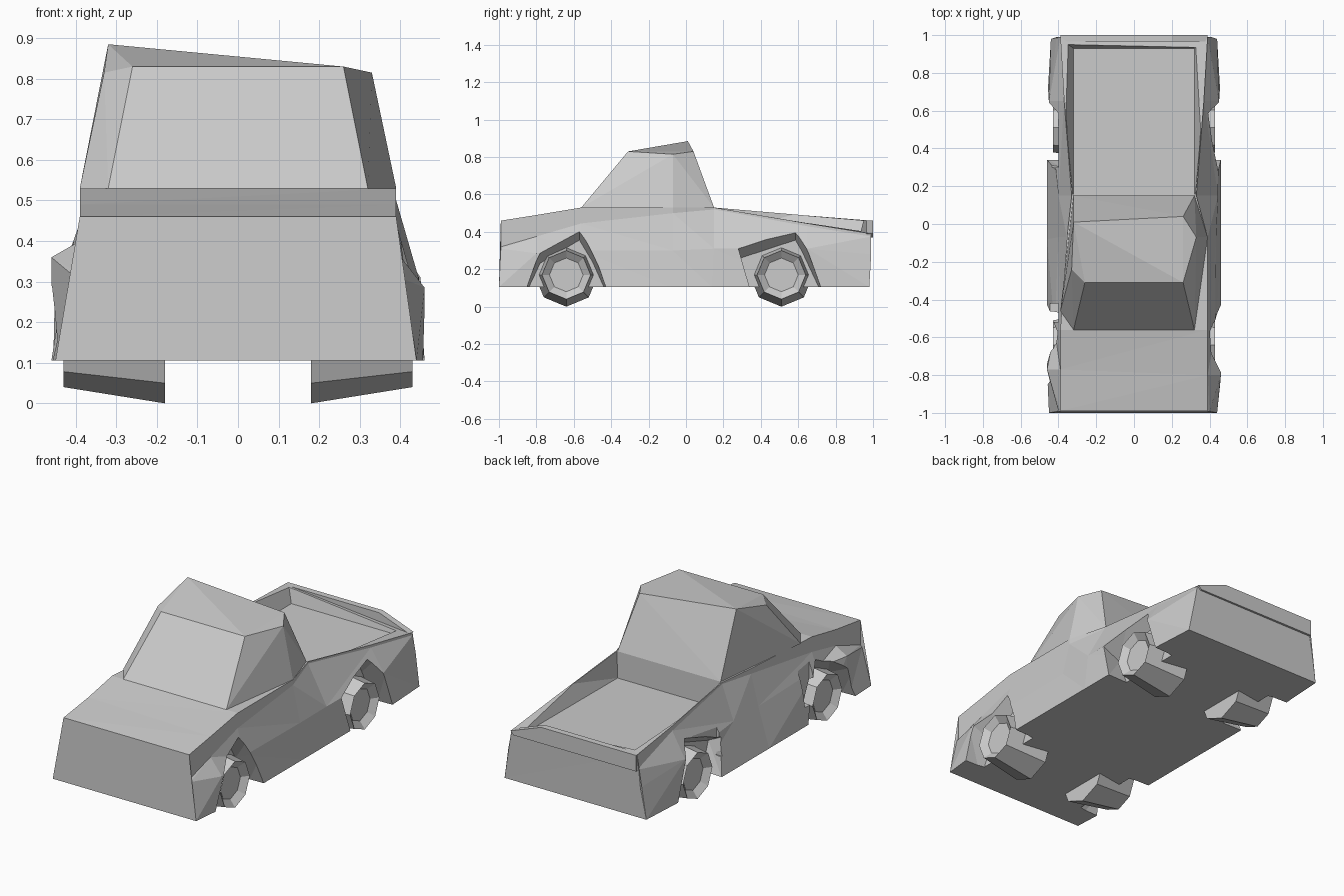
import bpy, bmesh, math
from mathutils import Matrix

old = bpy.data.objects.get("Cube")
if old:
    bpy.data.objects.remove(old, do_unlink=True)

grey = bpy.data.materials.new("light grey")
grey.use_nodes = True
tone = (0.6, 0.6, 0.6, 1)
grey.diffuse_color = tone
grey.node_tree.nodes["Principled BSDF"].inputs["Base Color"].default_value = tone


def finish(name, bm):
    bmesh.ops.recalc_face_normals(bm, faces=bm.faces)
    mesh = bpy.data.meshes.new(name)
    bm.to_mesh(mesh)
    bm.free()
    mesh.materials.append(grey)
    obj = bpy.data.objects.new(name, mesh)
    bpy.context.collection.objects.link(obj)
    return obj


def loft(name, rings):
    """Skin a list of equal rings and cap both ends."""
    bm = bmesh.new()
    loops = [[bm.verts.new(p) for p in ring] for ring in rings]
    n = len(loops[0])
    for a, b in zip(loops, loops[1:]):
        for i in range(n):
            j = (i + 1) % n
            bm.faces.new((a[i], a[j], b[j], b[i]))
    bm.faces.new(loops[0])
    bm.faces.new(loops[-1])
    bmesh.ops.triangulate(bm, faces=bm.faces)
    return finish(name, bm)


def hull(name, points):
    bm = bmesh.new()
    for p in points:
        bm.verts.new(p)
    bmesh.ops.convex_hull(bm, input=bm.verts)
    return finish(name, bm)


def cut(target, cutter):
    cutter.hide_render = True
    mod = target.modifiers.new("cut", 'BOOLEAN')
    mod.operation = 'DIFFERENCE'
    mod.solver = 'EXACT'
    mod.object = cutter
    bpy.context.view_layer.objects.active = target
    bpy.ops.object.modifier_apply(modifier=mod.name)
    bpy.data.objects.remove(cutter, do_unlink=True)


# Body sides: y, sill x, waist x, waist z, shoulder x, belt z, shoulder z
FLOOR = 0.105
left_side = [
    (-0.99, 0.44, 0.40, 0.31, 0.39, 0.32, 0.46),
    (-0.8, 0.46, 0.46, 0.285, 0.39, 0.375, 0.49),
    (-0.56, 0.46, 0.43, 0.30, 0.39, 0.445, 0.53),
    (-0.07, 0.46, 0.435, 0.30, 0.39, 0.5, 0.53),
    (0.15, 0.46, 0.445, 0.31, 0.33, 0.52, 0.53),
    (0.65, 0.46, 0.45, 0.31, 0.37, 0.43, 0.445),
    (0.99, 0.44, 0.41, 0.28, 0.39, 0.375, 0.39),
]
right_side = [
    (-0.99, 0.45, 0.40, 0.31, 0.39, 0.32, 0.46),
    (-0.77, 0.46, 0.46, 0.36, 0.39, 0.40, 0.49),
    (-0.56, 0.46, 0.42, 0.36, 0.39, 0.445, 0.53),
    (-0.07, 0.46, 0.40, 0.33, 0.355, 0.5, 0.53),
    (0.15, 0.46, 0.40, 0.33, 0.33, 0.52, 0.53),
    (0.65, 0.46, 0.45, 0.32, 0.37, 0.46, 0.487),
    (0.99, 0.44, 0.41, 0.28, 0.39, 0.375, 0.46),
]


def flank(sign, row):
    y, sill, waist, wz, top, bz, tz = row
    return [(sign * sill, y - 0.01, FLOOR), (sign * waist, y, wz),
            (sign * top, y, bz), (sign * top, y, tz)]


body = loft("body", [flank(-1, r) + flank(1, l)[::-1]
                     for l, r in zip(left_side, right_side)])

# Load bed: flat deck, flared walls and a sloping tailgate face
deck = [(s * 0.32, y, z) for s in (-1, 1) for y, z in ((0.15, 0.38), (0.93, 0.385))]
rims = [(s * x, y, 0.6) for s in (-1, 1) for x, y in ((0.325, 0.15), (0.4, 0.985))]
cut(body, hull("bed_cutter", deck + rims))

# Raised tailgate lip, dropping at its left end
lip = [(-0.39, 0.46), (0.2, 0.46), (0.39, 0.39), (0.37, 0.37), (-0.39, 0.37)]
hull("tailgate_lip", [(x, y, z) for x, z in lip for y in (0.965, 1.0)])

# Wheel arches on both sides, lower toward the inside
front_arch = [(-0.87, 0.05), (-0.78, 0.29), (-0.57, 0.445), (-0.5, 0.3), (-0.41, 0.05)]
rear_arch = [(0.36, 0.05), (0.28, 0.32), (0.585, 0.445), (0.62, 0.37), (0.74, 0.05)]
for side in (-1, 1):
    for arch in (front_arch, rear_arch):
        prism = [(side * x, y, z * k) for x, k in ((0.335, 0.8), (0.5, 1.05))
                 for y, z in arch]
        cut(body, hull("arch_cutter", prism))

# Right fenders are open above the inner edge of each arch
for y0, y1 in ((-0.52, -0.42), (0.3, 0.52)):
    gap = [(x, y, z) for x in (-0.6, -0.4) for y in (y0, y1) for z in (0.2, 0.6)]
    cut(body, hull("gap_cutter", gap))

# Cab with slanted glass and a lopsided roof
hull("cab", [
    (-0.32, -0.56, 0.53), (0.32, -0.56, 0.53), (0.39, -0.07, 0.53),
    (0.32, 0.15, 0.53), (-0.32, 0.15, 0.53), (-0.39, -0.46, 0.53),
    (-0.26, -0.31, 0.83), (0.26, -0.31, 0.83), (0.33, -0.07, 0.815),
    (0.26, 0.04, 0.83), (-0.32, 0.01, 0.885), (-0.33, -0.24, 0.815)])


def wheel(name, side, y):
    """Tapered tyre, wide end inward, with a sunken hub."""
    bm = bmesh.new()
    bmesh.ops.create_cone(bm, cap_ends=True, segments=8,
                          radius1=0.17, radius2=0.13, depth=0.25)
    outer = max(bm.faces, key=lambda f: f.calc_center_median().z)
    bmesh.ops.inset_individual(bm, faces=[outer], thickness=0.04, depth=-0.03)
    turn = Matrix.Rotation(side * math.pi / 2, 4, 'Y')
    place = Matrix.Translation((side * 0.305, y, 0.17))
    bmesh.ops.transform(bm, matrix=place @ turn, verts=bm.verts)
    finish(name, bm)


for side, label in ((1, "left"), (-1, "right")):
    wheel(f"front_{label}_wheel", side, -0.64)
    wheel(f"rear_{label}_wheel", side, 0.51)
